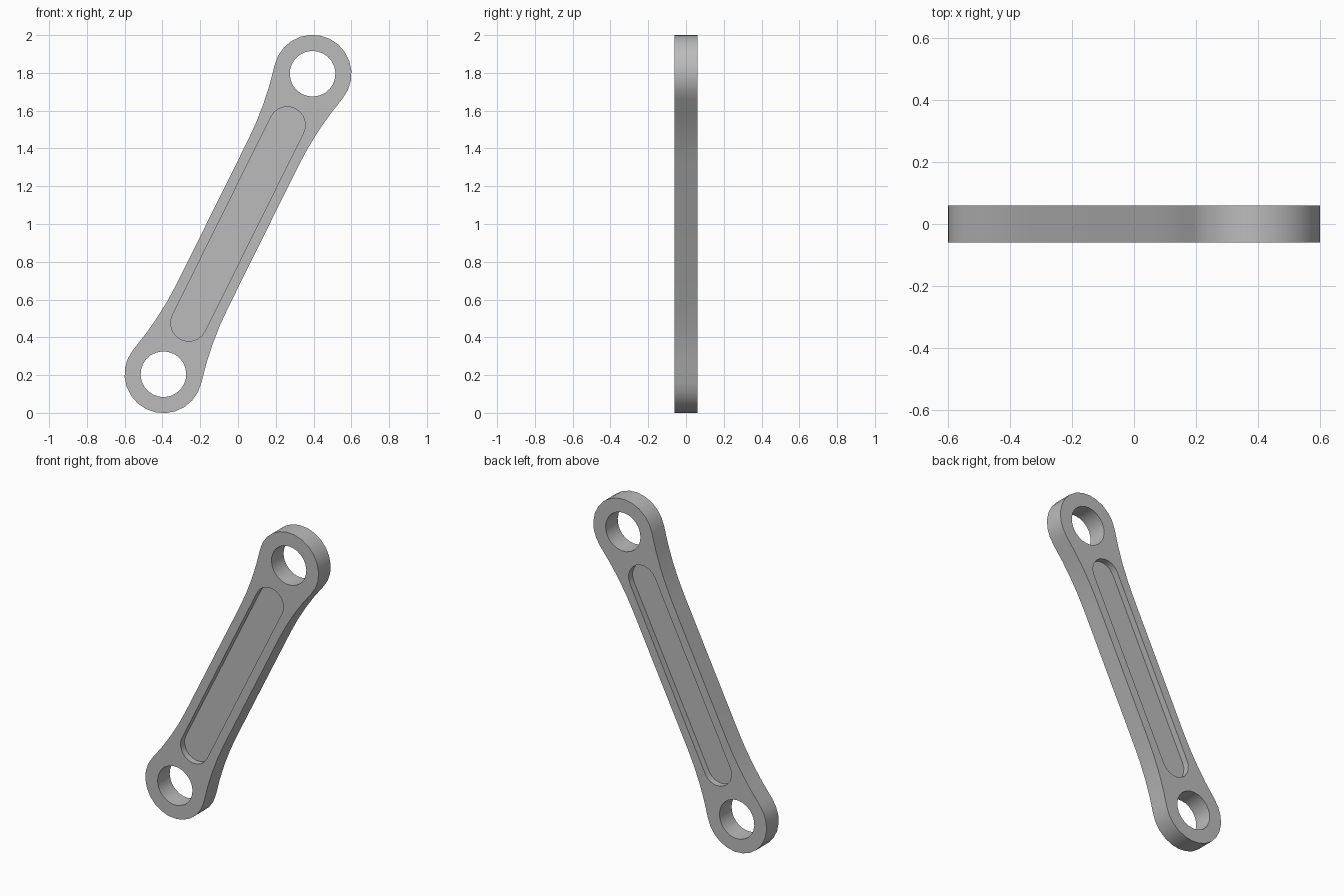
import bpy, bmesh
from math import atan2, cos, sin, pi, radians

if "Cube" in bpy.data.objects:
    bpy.data.objects.remove(bpy.data.objects["Cube"])

LEAN = radians(63.6)       # tilt of the link's long axis
HALF_LEN = 0.888           # centre to eye centre
EYE_R, HOLE_R = 0.206, 0.121
HALF_WIDTH = 0.15          # straight shank
BLEND_START = 0.42         # where the shank begins to flare
SLOT_HALF, SLOT_R = 0.586, 0.096
HALF_THICK, HALF_WEB = 0.06, 0.02


def arc(cu, cv, r, a0, a1, steps):
    angles = [a0 + (a1 - a0) * i / steps for i in range(steps + 1)]
    return [(cu + r * cos(a), cv + r * sin(a)) for a in angles]


def with_opposite(half):
    """Complete a closed profile by turning one half through 180 degrees."""
    return half + [(-u, -v) for u, v in half]


def link_outline():
    # Blend radius that is tangent to both the shank and the eye
    du = HALF_LEN - BLEND_START
    dv = EYE_R - HALF_WIDTH
    blend_r = (du * du / dv - EYE_R - HALF_WIDTH) / 2
    cv = HALF_WIDTH + blend_r
    a = atan2(cv, -du)
    eye = arc(HALF_LEN, 0, EYE_R, -a, a, 14)
    flare = arc(BLEND_START, cv, blend_r, a - pi, -pi / 2, 4)[1:]
    lower = [(u, -v) for u, v in reversed(flare)]
    return with_opposite(lower + eye + flare)


bm = bmesh.new()


def loop(points, y):
    """Closed ring of edges, leaned into place at depth y."""
    c, s = cos(LEAN), sin(LEAN)
    verts = [bm.verts.new((u * c - v * s, y, 1 + u * s + v * c)) for u, v in points]
    edges = [bm.edges.new((p, q)) for p, q in zip(verts, verts[1:] + verts[:1])]
    return verts, edges


def wall(a, b):
    n = len(a)
    for i in range(n):
        j = (i + 1) % n
        bm.faces.new((a[i], a[j], b[j], b[i]))


outline = link_outline()
holes = [arc(side * HALF_LEN, 0, HOLE_R, 0, 2 * pi, 24)[:-1] for side in (-1, 1)]
slot = with_opposite(arc(SLOT_HALF, 0, SLOT_R, -pi / 2, pi / 2, 10))

# Front and back faces, each with a recessed slot
through = []
for side in (-1, 1):
    rims = [loop(p, side * HALF_THICK) for p in [outline] + holes]
    slot_rim = loop(slot, side * HALF_THICK)
    floor, _ = loop(slot, side * HALF_WEB)
    face_edges = [e for _, edges in rims + [slot_rim] for e in edges]
    bmesh.ops.triangle_fill(bm, edges=face_edges, use_beauty=True,
                            use_dissolve=False, normal=(0, side, 0))
    wall(slot_rim[0], floor)
    bm.faces.new(floor)
    through.append([verts for verts, _ in rims])

# Outer rim and eye bores
for front, back in zip(*through):
    wall(front, back)
bmesh.ops.recalc_face_normals(bm, faces=bm.faces[:])

mesh = bpy.data.meshes.new("link_arm")
bm.to_mesh(mesh)
bm.free()
link = bpy.data.objects.new("link_arm", mesh)
bpy.context.collection.objects.link(link)

# Plain grey metal
grey = bpy.data.materials.new("grey_metal")
grey.use_nodes = True
colour = (0.5, 0.5, 0.5, 1)
grey.diffuse_color = colour
grey.node_tree.nodes["Principled BSDF"].inputs["Base Color"].default_value = colour
mesh.materials.append(grey)

bpy.ops.object.select_all(action="DESELECT")
link.select_set(True)
bpy.context.view_layer.objects.active = link
bpy.ops.object.shade_smooth_by_angle(angle=radians(30))
